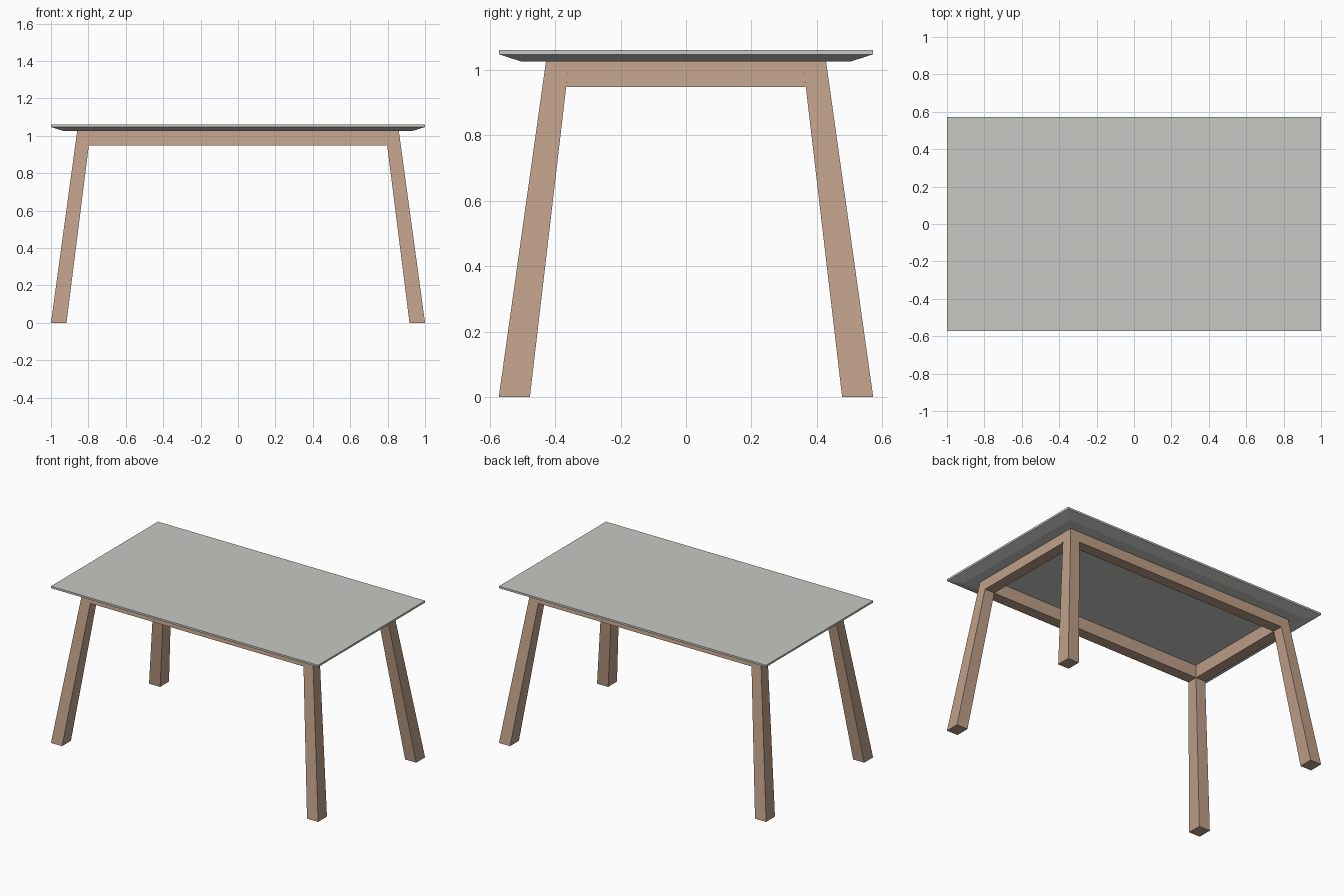
import bpy

if "Cube" in bpy.data.objects:
    bpy.data.objects.remove(bpy.data.objects["Cube"])


def material(name, rgb):
    m = bpy.data.materials.new(name)
    m.diffuse_color = (*rgb, 1.0)
    m.use_nodes = True
    m.node_tree.nodes["Principled BSDF"].inputs["Base Color"].default_value = m.diffuse_color
    return m


wood = material("warm wood", (0.52, 0.35, 0.25))
stone = material("pale grey top", (0.578, 0.578, 0.552))


def loft(name, rings, mat, skip_sides=()):
    """Stack rectangles (x0, x1, y0, y1, z) into a closed solid; skip_sides leaves hidden joints open."""
    verts, faces = [], []
    for x0, x1, y0, y1, z in rings:
        verts += [(x0, y0, z), (x1, y0, z), (x1, y1, z), (x0, y1, z)]
    for r in range(len(rings) - 1):
        for i in range(4):
            if i not in skip_sides:
                a, b = 4 * r + i, 4 * r + (i + 1) % 4
                faces.append((a, b, b + 4, a + 4))
    n = len(verts)
    faces += [(3, 2, 1, 0), (n - 4, n - 3, n - 2, n - 1)]
    me = bpy.data.meshes.new(name)
    me.from_pydata(verts, [], faces)
    me.materials.append(mat)
    ob = bpy.data.objects.new(name, me)
    bpy.context.collection.objects.link(ob)
    return ob


def span(a, b, sign):
    return (a, b) if sign > 0 else (-b, -a)


Z_RAIL, Z_TOP = 0.947, 1.025

# Tabletop with an under-bevelled edge
loft("tabletop", [(-0.93, 0.93, -0.503, 0.503, Z_TOP),
                  (-1.0, 1.0, -0.572, 0.572, 1.047),
                  (-1.0, 1.0, -0.572, 0.572, 1.06)], stone)

# Splayed, slightly tapered legs
for sx, side in ((-1, "left"), (1, "right")):
    for sy, end in ((-1, "front"), (1, "back")):
        loft(f"{end}_{side}_leg", [
            (*span(0.917, 1.0, sx), *span(0.477, 0.572, sy), 0.0),
            (*span(0.788, 0.86, sx), *span(0.357, 0.428, sy), Z_TOP)], wood)

# Rails between the legs, flush with their outer and inner faces
for s, side in ((-1, "front"), (1, "back")):
    loft(f"{side}_rail", [
        (-0.798, 0.798, *span(0.366, 0.439, s), Z_RAIL),
        (-0.788, 0.788, *span(0.357, 0.428, s), Z_TOP)], wood, skip_sides=(1, 3))
for s, side in ((-1, "left"), (1, "right")):
    loft(f"{side}_rail", [
        (*span(0.798, 0.871, s), -0.366, 0.366, Z_RAIL),
        (*span(0.788, 0.86, s), -0.357, 0.357, Z_TOP)], wood, skip_sides=(0, 2))
